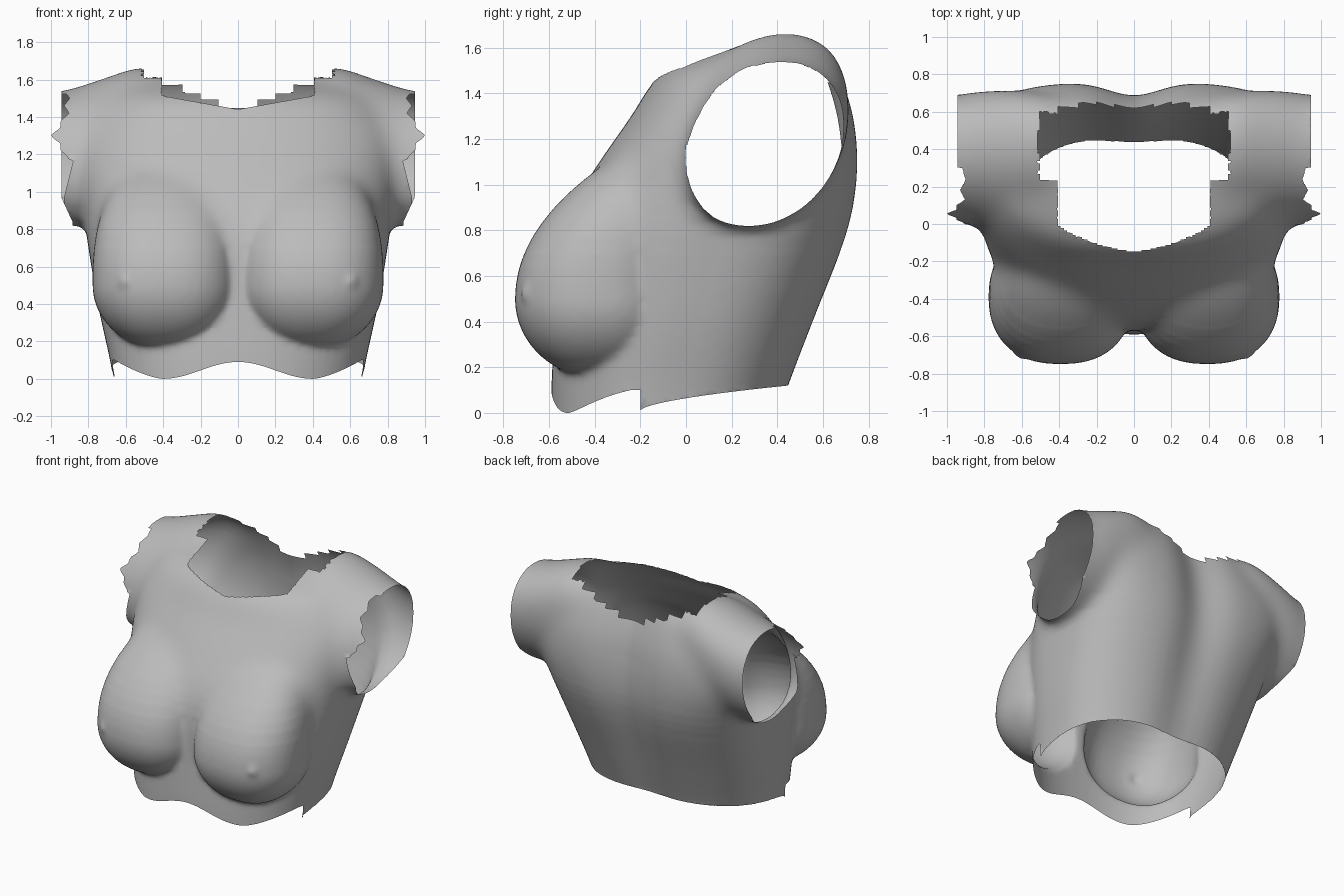
import bpy, bmesh, math
from mathutils import Vector

if "Cube" in bpy.data.objects:
    bpy.data.objects.remove(bpy.data.objects["Cube"])

RINGS = 64


def spow(v, e):
    return math.copysign(abs(v) ** e, v)


def loft(bm, rings):
    """Skin closed rings of points and cap both ends."""
    loops = [[bm.verts.new(p) for p in ring] for ring in rings]
    for a, b in zip(loops, loops[1:]):
        for i in range(RINGS):
            j = (i + 1) % RINGS
            bm.faces.new((a[i], a[j], b[j], b[i]))
    bm.faces.new(loops[0][::-1])
    bm.faces.new(loops[-1])


def smooth_rows(rows, steps=6):
    """Catmull-Rom interpolation of table rows."""
    out = []
    for i in range(len(rows) - 1):
        p = [rows[max(0, min(len(rows) - 1, i + k))] for k in (-1, 0, 1, 2)]
        for s in range(steps):
            t = s / steps
            out.append([0.5 * (2 * b + (c - a) * t + (2 * a - 5 * b + 4 * c - d) * t * t
                        + (3 * b - a - 3 * c + d) * t ** 3) for a, b, c, d in zip(*p)])
    return out + [rows[-1]]


def angles():
    return [2 * math.pi * i / RINGS for i in range(RINGS)]


bm = bmesh.new()

# Ribcage: z, half width, front y, back y, back squareness
ribs = [(-0.15, 0.64, -0.59, 0.37, 2.5), (0.1, 0.685, -0.59, 0.46, 2.5),
        (0.4, 0.75, -0.575, 0.575, 2.6), (0.7, 0.80, -0.56, 0.69, 2.9),
        (0.9, 0.83, -0.50, 0.745, 3.3), (1.1, 0.86, -0.38, 0.76, 3.8),
        (1.3, 0.86, -0.24, 0.74, 4.0), (1.48, 0.74, -0.12, 0.685, 3.8),
        (1.56, 0.65, 0.05, 0.65, 3.0), (1.63, 0.55, 0.28, 0.61, 2.5)]
rings = []
for z, w, yf, yb, n in smooth_rows(ribs):
    c = 0.5 * (yf + yb)
    ring = []
    for a in angles():
        e = 2 / (n if math.sin(a) > 0 else 2.3)
        ring.append((w * spow(math.cos(a), e), c + (yb - yf) / 2 * spow(math.sin(a), e), z))
    rings.append(ring)
loft(bm, rings)

# Shoulders: x, front y, back y, bottom z, top z, backward lean of the top
shoulder = [(0.2, 0.0, 0.62, 0.95, 1.61, 0.1), (0.5, -0.04, 0.68, 0.88, 1.67, 0.12),
            (0.7, -0.03, 0.705, 0.83, 1.615, 0.10), (0.85, 0.0, 0.70, 0.815, 1.565, 0.08),
            (0.95, 0.01, 0.685, 0.82, 1.54, 0.07), (1.15, 0.01, 0.68, 0.82, 1.52, 0.07)]
for s in (-1, 1):
    rings = []
    for x, y0, y1, z0, z1, lean in smooth_rows(shoulder):
        rings.append([(s * x, (y0 + y1) / 2 + (y1 - y0) / 2 * spow(math.cos(a), 0.97)
                       + lean * math.sin(a),
                       (z0 + z1) / 2 + (z1 - z0) / 2 * spow(math.sin(a), 0.97))
                      for a in angles()])
    loft(bm, rings)
    # Bust: rounded below, drawn up into the chest above
    ball = bmesh.ops.create_uvsphere(bm, u_segments=48, v_segments=32, radius=1)["verts"]
    for v in ball:
        x, y, z = v.co
        r = math.hypot(x, y) or 1
        x, y = r * spow(x / r, 0.84), r * spow(y / r, 0.88)
        up = min(max(z, 0), 0.999)
        x *= math.sqrt((1 - up ** 2.6) / (1 - up ** 2))
        v.co = (s * (0.392 + 0.386 * x), -0.39 + 0.36 * y + 0.32 * up * up,
                0.5 + z * (0.70 if z > 0 else 0.345))
    tip = bmesh.ops.create_uvsphere(bm, u_segments=16, v_segments=12, radius=0.06)["verts"]
    for v in tip:
        v.co += Vector((s * 0.59, -0.665, 0.52))

bmesh.ops.recalc_face_normals(bm, faces=bm.faces)
mesh = bpy.data.meshes.new("torso_solid")
bm.to_mesh(mesh)
bm.free()
torso = bpy.data.objects.new("torso", mesh)
bpy.context.collection.objects.link(torso)

# Fuse the volumes and soften the joins
fuse = torso.modifiers.new("fuse", "REMESH")
fuse.mode = "VOXEL"
fuse.voxel_size = 0.016
soft = torso.modifiers.new("soften", "SMOOTH")
soft.factor = 0.5
soft.iterations = 10
deps = bpy.context.evaluated_depsgraph_get()
skin = bpy.data.meshes.new_from_object(torso.evaluated_get(deps))
torso.modifiers.clear()
torso.data = skin


def hem(p):
    """Height of the lower edge, with a notch at the side seam."""
    x = abs(p.x)
    if p.y > -0.2:
        return 0.01 + 0.11 * min(1, (p.y + 0.2) / 0.65) ** 0.6
    if x < 0.4:
        return 0.045 * (1 + math.cos(math.pi * x / 0.4))
    return 0.1 * min(1, (x - 0.4) / 0.26) ** 1.5


def sleeve(p):
    """Sideways limit of the arm opening, toothed at the front and top."""
    if p.y < 0.3 and p.z > 1.17:
        tooth = abs(((p.z - 1.3) / 0.08) % 1 - 0.5)
        return 0.90 + 0.07 * math.exp(-((p.z - 1.3) / 0.07) ** 2) + 0.06 * tooth
    low = 0.885 + 0.06 * min(1, max(0, (p.z - 0.84) / 0.13))
    if p.y < 0.2:
        return min(low, 0.88 + 0.05 * min(1, (1.17 - p.z) / 0.2))
    return low


def neckline(p):
    """Height of the neck edge: curved in front, stepped behind."""
    x = abs(p.x)
    if p.y < 0.23:
        return 1.44 + 0.18 * x if x < 0.41 else 9
    if x > 0.51:
        return 9
    return 1.45 + 0.04 * math.floor(x / 0.1) if p.y > 0.5 else 1.4


bm = bmesh.new()
bm.from_mesh(skin)

# Blend the upper bust, chest and shoulders, fading out downward
for limit in (0.7, 0.78, 0.84, 0.92):
    area = [v for v in bm.verts if v.co.z > limit]
    for _ in range(17):
        bmesh.ops.smooth_vert(bm, verts=area, factor=0.5,
                              use_axis_x=True, use_axis_y=True, use_axis_z=True)

# Spine furrow, deeper between the shoulders
for v in bm.verts:
    if v.co.y > 0.25:
        depth = 0.025 + 0.05 * min(1, max(0, v.co.z / 1.2))
        v.co.y -= depth * math.exp(-(v.co.x / 0.19) ** 2) * min(1, (v.co.y - 0.25) / 0.2)


def open_edge(outside, snap):
    """Remove the faces outside a limit and pull the new rim onto it."""
    old = {v for e in bm.edges if e.is_boundary for v in e.verts}
    gone = [f for f in bm.faces if outside(f.calc_center_median())]
    bmesh.ops.delete(bm, geom=gone, context="FACES")
    rim = {v for e in bm.edges if e.is_boundary for v in e.verts} - old
    for v in rim:
        snap(v)


def snap_hem(v):
    v.co.z = hem(v.co)


def snap_sleeve(v):
    v.co.x = math.copysign(sleeve(v.co), v.co.x)


def snap_neck(v):
    if v.co.y < 0.15 and abs(v.co.x) < 0.39:
        v.co.z = neckline(v.co)


open_edge(lambda p: p.z < hem(p), snap_hem)
open_edge(lambda p: abs(p.x) > sleeve(p), snap_sleeve)
open_edge(lambda p: p.z > neckline(p), snap_neck)
bm.to_mesh(skin)
bm.free()

# Plain grey finish
grey = bpy.data.materials.new("plain_grey")
grey.diffuse_color = (0.5, 0.5, 0.5, 1)
grey.use_nodes = True
grey.node_tree.nodes["Principled BSDF"].inputs["Base Color"].default_value = grey.diffuse_color
skin.materials.clear()
skin.materials.append(grey)
for p in skin.polygons:
    p.material_index = 0
    p.use_smooth = True
